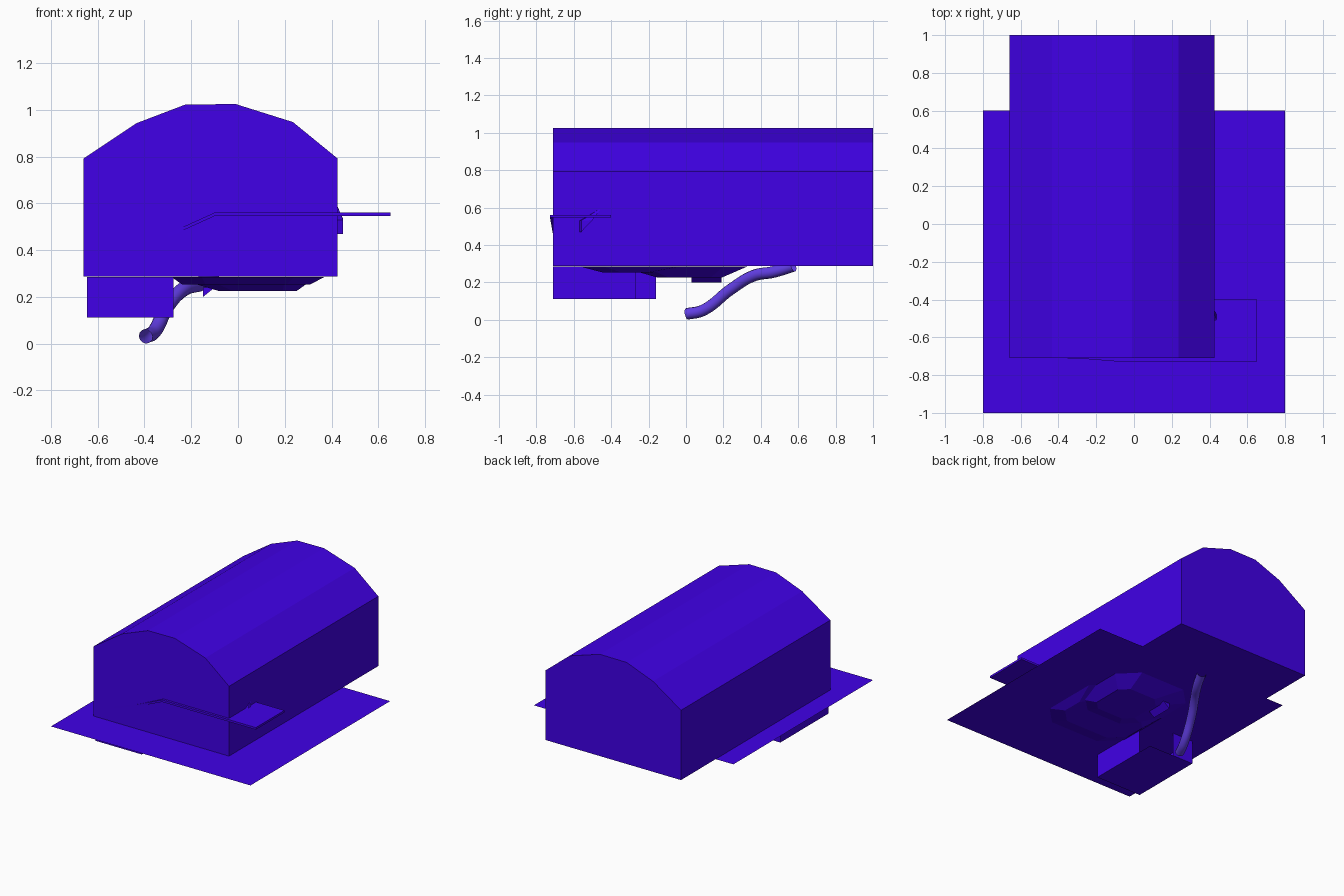
import bpy, bmesh, math

if "Cube" in bpy.data.objects:
    bpy.data.objects.remove(bpy.data.objects["Cube"])


def make_material(name, color):
    mat = bpy.data.materials.new(name)
    mat.diffuse_color = (*color, 1)
    mat.use_nodes = True
    mat.node_tree.nodes["Principled BSDF"].inputs["Base Color"].default_value = mat.diffuse_color
    return mat


violet = make_material("deep_violet", (0.052, 0.0, 0.8))
lilac = make_material("pale_violet", (0.125, 0.05, 0.8))


def make_object(name, bm):
    bmesh.ops.recalc_face_normals(bm, faces=bm.faces)
    mesh = bpy.data.meshes.new(name)
    bm.to_mesh(mesh)
    bm.free()
    mesh.materials.append(violet)
    ob = bpy.data.objects.new(name, mesh)
    bpy.context.collection.objects.link(ob)
    return ob


def extrude_profile(name, pts, y0, y1):
    """Extrude an (x, z) outline along y."""
    bm = bmesh.new()
    face = bm.faces.new([bm.verts.new((x, y0, z)) for x, z in pts])
    out = bmesh.ops.extrude_face_region(bm, geom=[face])
    verts = [g for g in out["geom"] if isinstance(g, bmesh.types.BMVert)]
    bmesh.ops.translate(bm, verts=verts, vec=(0, y1 - y0, 0))
    bm.faces.new([v for v in face.verts]) if not face.is_valid else None
    return make_object(name, bm)


def hull(name, pts):
    bm = bmesh.new()
    verts = [bm.verts.new(p) for p in pts]
    bmesh.ops.convex_hull(bm, input=verts)
    bmesh.ops.dissolve_limit(bm, angle_limit=0.01, verts=bm.verts, edges=bm.edges)
    return make_object(name, bm)


def panels(name, quads):
    bm = bmesh.new()
    for q in quads:
        bm.faces.new([bm.verts.new(p) for p in q])
    bmesh.ops.remove_doubles(bm, verts=bm.verts, dist=0.0001)
    return make_object(name, bm)


def octagon(x0, x1, y0, y1, z, c):
    """Rectangle with cut corners."""
    return [(x0 + c, y0, z), (x1 - c, y0, z), (x1, y0 + c, z), (x1, y1 - c, z),
            (x1 - c, y1, z), (x0 + c, y1, z), (x0, y1 - c, z), (x0, y0 + c, z)]


# Barrel-roofed main body
extrude_profile("arched_body", [(-0.66, 0.287), (0.425, 0.287), (0.425, 0.793),
                (0.235, 0.948), (-0.01, 1.025), (-0.225, 1.023),
                (-0.435, 0.943), (-0.66, 0.793)], -0.71, 1.0)

# Thin base sheet
G = 0.2855
panels("base_sheet", [[(-0.8, -1, G), (0.8, -1, G), (0.8, 0.6, G), (-0.8, 0.6, G)]])

# Hanging box made of thin panels, open at its rear right corner
L, R, F, B, Z = -0.645, -0.275, -0.71, -0.16, 0.112


def wall(a, b):
    return [(*a, Z), (*b, Z), (*b, G), (*a, G)]


panels("hanging_box", [
    [(L, F, Z), (R, F, Z), (R, B, Z), (L, B, Z)],
    wall((L, F), (R, F)), wall((L, F), (L, B)),
    wall((R, F), (R, -0.27)), wall((L, B), (-0.475, B))])

# Sunken pan under the base: shallow lip and deeper basin
hull("shallow_pan", octagon(-0.285, 0.37, -0.57, 0.1, G, 0.13)
     + octagon(-0.24, 0.31, -0.45, -0.1, 0.254, 0.1))
hull("deep_pan", octagon(-0.285, 0.335, -0.36, 0.33, G, 0.13)
     + octagon(-0.08, 0.25, -0.15, 0.19, 0.225, 0.06))

# Small wedge catch beside the pan
extrude_profile("wedge_catch", [(-0.15, 0.2), (-0.1, 0.24), (-0.15, 0.24)], 0.03, 0.19)

# Bent sheet handle: flat plate with a drooping left end
T = 0.015
path = [(-0.5, -0.71, 0.40), (-0.3, -0.711, 0.47), (-0.1, -0.727, 0.561), (0.652, -0.727, 0.561)]
bm = bmesh.new()
rows = [[bm.verts.new(p) for p in ((x, y, z), (x, -0.4, z), (x, -0.4, z - T), (x, y, z - T))]
        for x, y, z in path]
for a, b in zip(rows, rows[1:]):
    for i in range(4):
        j = (i + 1) % 4
        bm.faces.new((a[i], a[j], b[j], b[i]))
bm.faces.new(rows[0])
bm.faces.new(rows[-1])
make_object("sheet_handle", bm)

# Little bracket on the right wall
hull("side_bracket", [(0.42, -0.57, 0.47), (0.42, -0.57, 0.53), (0.42, -0.45, 0.60),
                      (0.45, -0.5, 0.533), (0.45, -0.56, 0.47), (0.45, -0.56, 0.53)])

# Curved open pipe below the base
curve = bpy.data.curves.new("pipe_path", "CURVE")
curve.dimensions = "3D"
curve.bevel_depth = 0.031
curve.bevel_resolution = 4
curve.resolution_u = 8
spline = curve.splines.new("BEZIER")
pts = [(-0.395, 0.005, 0.031), (-0.36, 0.09, 0.05), (-0.30, 0.24, 0.163),
       (-0.23, 0.36, 0.235), (-0.16, 0.47, 0.256), (-0.11, 0.575, 0.288)]
spline.bezier_points.add(len(pts) - 1)
for bp, p in zip(spline.bezier_points, pts):
    bp.co = p
    bp.handle_left_type = bp.handle_right_type = "AUTO"
tmp = bpy.data.objects.new("pipe_path", curve)
bpy.context.collection.objects.link(tmp)
deps = bpy.context.evaluated_depsgraph_get()
mesh = bpy.data.meshes.new_from_object(tmp.evaluated_get(deps))
bpy.data.objects.remove(tmp)
mesh.materials.clear()
mesh.materials.append(lilac)
pipe = bpy.data.objects.new("curved_pipe", mesh)
bpy.context.collection.objects.link(pipe)
bpy.context.view_layer.objects.active = pipe
pipe.select_set(True)
bpy.ops.object.shade_smooth_by_angle(angle=math.radians(40))
